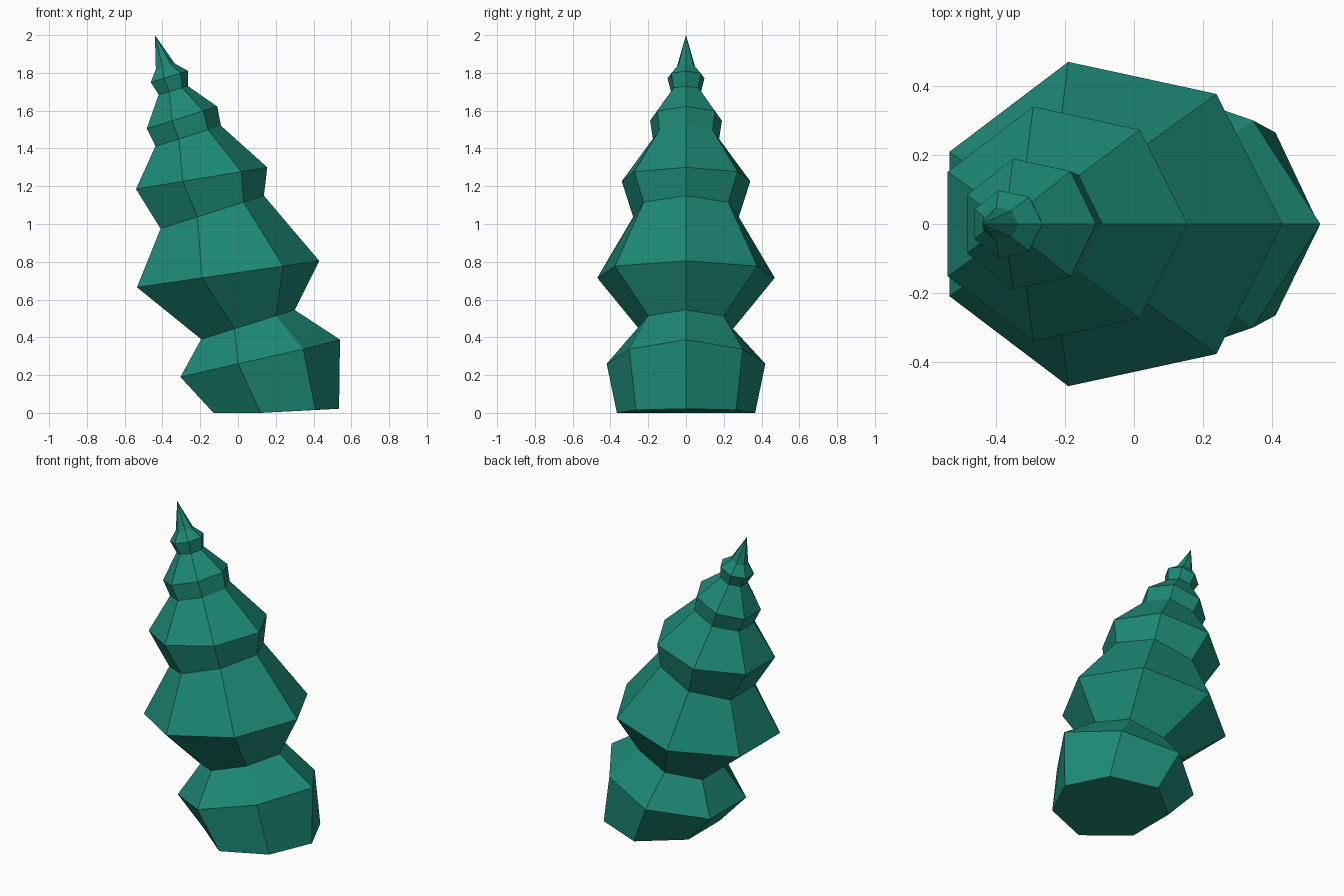
import bpy, bmesh, math
from mathutils import Vector

if "Cube" in bpy.data.objects:
    bpy.data.objects.remove(bpy.data.objects["Cube"])

SIDES = 7

# Tilted heptagon rings: +x corner (x, z), back edge (x, z), radius across y
RINGS = [
    (0.535, 0.022, -0.13, 0.0, 0.374),
    (0.54, 0.388, -0.305, 0.19, 0.431),
    (0.30, 0.545, -0.195, 0.39, 0.256),
    (0.43, 0.805, -0.535, 0.665, 0.482),
    (0.137, 1.15, -0.41, 0.975, 0.287),
    (0.155, 1.30, -0.54, 1.185, 0.349),
    (-0.09, 1.52, -0.437, 1.412, 0.180),
    (-0.11, 1.622, -0.483, 1.505, 0.195),
    (-0.265, 1.73, -0.42, 1.685, 0.082),
    (-0.265, 1.81, -0.462, 1.75, 0.100),
    (-0.335, 1.85, -0.435, 1.82, 0.050),
]
APEX = (-0.44, 0, 2.0)
# Slightly squashed corners of the two lowest rings: (x, |y|, z)
SQUASHED = {
    (0, 1): (0.41, 0.265, 0.016), (0, 2): (0.12, 0.366, 0.0),
    (1, 1): (0.345, 0.30, 0.337), (1, 2): (0.0, 0.42, 0.26),
}


def ring_points(i):
    x0, z0, x1, z1, ry = RINGS[i]
    back = math.cos(2 * math.pi * 3 / SIDES)
    pts = []
    for k in range(SIDES):
        a = 2 * math.pi * k / SIDES
        t = (1 - math.cos(a)) / (1 - back)
        p = Vector((x0 + (x1 - x0) * t, ry * math.sin(a), z0 + (z1 - z0) * t))
        key = (i, min(k, SIDES - k))
        if key in SQUASHED:
            x, y, z = SQUASHED[key]
            p = Vector((x, math.copysign(y, p.y), z))
        pts.append(p)
    return pts


# Leaning tiered spire: loft the rings, cap the foot, close to a point
bm = bmesh.new()
loops = [[bm.verts.new(p) for p in ring_points(i)] for i in range(len(RINGS))]
for lo, hi in zip(loops, loops[1:]):
    for k in range(SIDES):
        n = (k + 1) % SIDES
        bm.faces.new((lo[k], lo[n], hi[n], hi[k]))
bm.faces.new(loops[0][::-1])
tip = bm.verts.new(APEX)
for k in range(SIDES):
    bm.faces.new((loops[-1][k], loops[-1][(k + 1) % SIDES], tip))
bmesh.ops.recalc_face_normals(bm, faces=bm.faces)

mesh = bpy.data.meshes.new("tiered_spire")
bm.to_mesh(mesh)
bm.free()
spire = bpy.data.objects.new("tiered_spire", mesh)
bpy.context.collection.objects.link(spire)

# Teal green
mat = bpy.data.materials.new("teal_green")
mat.diffuse_color = (0.012, 0.25, 0.18, 1)
mat.use_nodes = True
mat.node_tree.nodes["Principled BSDF"].inputs["Base Color"].default_value = mat.diffuse_color
mesh.materials.append(mat)
